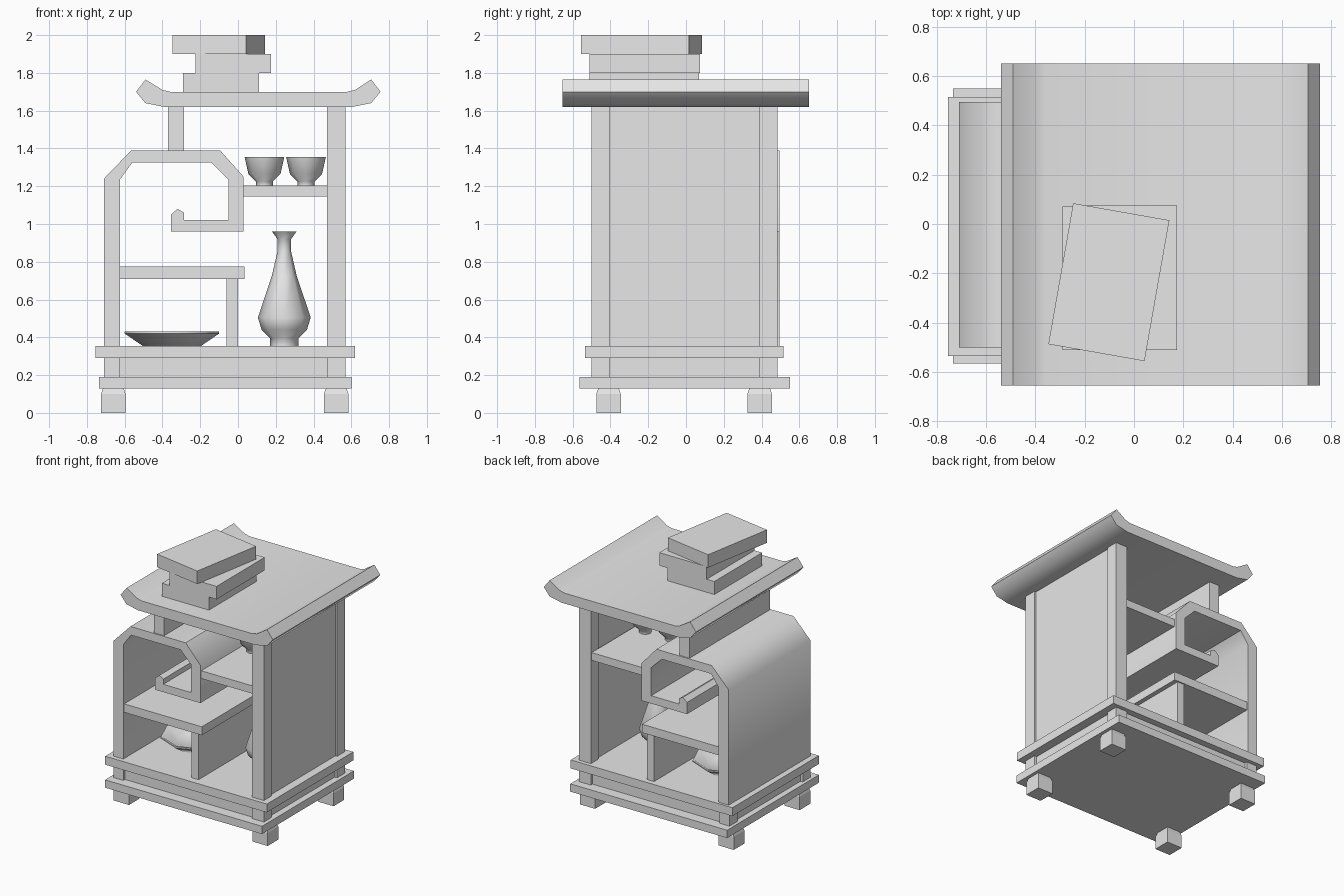
import bpy, bmesh, math
from mathutils import Matrix

cube = bpy.data.objects.get("Cube")
if cube:
    bpy.data.objects.remove(cube, do_unlink=True)

grey = bpy.data.materials.new("plain_grey")
grey.use_nodes = True
grey.diffuse_color = (0.8, 0.8, 0.8, 1)
grey.node_tree.nodes["Principled BSDF"].inputs["Base Color"].default_value = (0.8, 0.8, 0.8, 1)


def finish(name, bm, smooth=None):
    bmesh.ops.recalc_face_normals(bm, faces=bm.faces)
    mesh = bpy.data.meshes.new(name)
    bm.to_mesh(mesh)
    bm.free()
    mesh.materials.append(grey)
    obj = bpy.data.objects.new(name, mesh)
    bpy.context.collection.objects.link(obj)
    if smooth:
        bpy.ops.object.select_all(action='DESELECT')
        obj.select_set(True)
        bpy.context.view_layer.objects.active = obj
        bpy.ops.object.shade_smooth_by_angle(angle=math.radians(smooth))
    return obj


def box(name, x, y, z, taper=None):
    """Box from three (min, max) ranges; taper narrows its top."""
    bm = bmesh.new()
    bmesh.ops.create_cube(bm, size=1)
    for v in bm.verts:
        if taper and v.co.z > 0:
            v.co.x *= taper
            v.co.y *= taper
        for i, (lo, hi) in enumerate((x, y, z)):
            v.co[i] = (lo + hi) / 2 + v.co[i] * (hi - lo)
    return finish(name, bm)


def extrude(name, profile, y0, y1, smooth=None):
    """Front outline (x, z) pulled through the depth."""
    bm = bmesh.new()
    face = bm.faces.new([bm.verts.new((x, y0, z)) for x, z in profile])
    out = bmesh.ops.extrude_face_region(bm, geom=[face])
    moved = [g for g in out["geom"] if isinstance(g, bmesh.types.BMVert)]
    bmesh.ops.translate(bm, verts=moved, vec=(0, y1 - y0, 0))
    return finish(name, bm, smooth)


def lathe(name, x, y, z, profile, sides=8):
    """Turned vessel from (radius, height) points."""
    bm = bmesh.new()
    verts = [bm.verts.new((r, 0, h)) for r, h in profile]
    edges = [bm.edges.new(pair) for pair in zip(verts, verts[1:])]
    bmesh.ops.spin(bm, geom=verts + edges, cent=(0, 0, 0), axis=(0, 0, 1),
                   angle=math.tau, steps=sides, use_duplicate=False)
    bmesh.ops.remove_doubles(bm, verts=bm.verts, dist=0.0005)
    bmesh.ops.translate(bm, verts=bm.verts, vec=(x, y, z))
    return finish(name, bm, 50)


FRONT, BACK = -0.5, 0.485
front_y, back_y = (FRONT, -0.405), (0.39, BACK)

# Feet, base boards and the recessed waist between them
for side, x in (("right", (-0.725, -0.595)), ("left", (0.455, 0.585))):
    for end, y in (("front", (-0.475, -0.345)), ("back", (0.325, 0.455))):
        box(f"{end}_{side}_foot", x, y, (0, 0.1))
        box(f"{end}_{side}_foot_neck", x, y, (0.1, 0.13), 0.84)
box("lower_base_board", (-0.735, 0.6), (-0.565, 0.55), (0.13, 0.19))
box("upper_base_board", (-0.755, 0.62), (-0.535, 0.515), (0.29, 0.355))
box("base_waist", (-0.69, 0.55), (-0.48, 0.465), (0.19, 0.29))
for end, y in (("front", front_y), ("back", back_y)):
    box(f"{end}_right_waist_block", (-0.71, -0.625), y, (0.19, 0.29))
    box(f"{end}_left_waist_block", (0.47, 0.57), y, (0.19, 0.29))

# Left side: two posts with a slightly recessed panel
    box(f"{end}_post", (0.47, 0.57), y, (0.355, 1.62))
box("side_panel", (0.485, 0.555), (-0.41, 0.395), (0.355, 1.62))

# Right side wall curling over into a hooked shelf
extrude("scroll_wall", [
    (-0.71, 0.355), (-0.71, 1.24), (-0.565, 1.39), (-0.095, 1.39), (0.03, 1.25),
    (0.03, 0.96), (-0.355, 0.96), (-0.355, 1.05), (-0.32, 1.08), (-0.285, 1.06),
    (-0.285, 1.02), (-0.05, 1.02), (-0.05, 1.235), (-0.14, 1.325),
    (-0.56, 1.325), (-0.625, 1.235), (-0.625, 0.355)], FRONT, 0.495, 46)

# Shelves and dividers
box("upper_shelf", (0.03, 0.47), (FRONT + 0.01, BACK - 0.01), (1.145, 1.205))
box("lower_shelf", (-0.625, 0.035), (FRONT + 0.01, BACK), (0.71, 0.775))
box("shelf_divider", (-0.06, 0.0), (FRONT + 0.02, BACK - 0.01), (0.355, 0.71))
box("roof_divider", (-0.37, -0.285), (FRONT + 0.01, BACK), (1.39, 1.62))

# Top board with upturned ends
extrude("top_board", [
    (-0.39, 1.62), (-0.49, 1.64), (-0.54, 1.7), (-0.49, 1.765), (-0.4, 1.71),
    (-0.36, 1.7), (0.58, 1.7), (0.62, 1.71), (0.705, 1.765), (0.755, 1.7),
    (0.705, 1.64), (0.605, 1.62)], -0.655, 0.65, 50)

# Stack of books
box("bottom_book", (-0.29, 0.11), (-0.51, 0.07), (1.7, 1.8))
box("middle_book", (-0.225, 0.175), (-0.51, 0.075), (1.8, 1.9))
top = box("top_book", (-0.198, 0.198), (-0.29, 0.29), (1.9, 2.0))
top.data.transform(Matrix.Translation((-0.102, -0.236, 0)) @ Matrix.Rotation(math.radians(-10), 4, 'Z'))

# Vessels
lathe("vase", 0.245, -0.02, 0.355, [
    (0, 0), (0.075, 0), (0.075, 0.04), (0.12, 0.085), (0.14, 0.15), (0.066, 0.37),
    (0.036, 0.5), (0.036, 0.565), (0.065, 0.605), (0.05, 0.6), (0.026, 0.56), (0, 0.5)])
for side, x in (("right", 0.14), ("left", 0.36)):
    lathe(f"{side}_cup", x, -0.02, 1.205, [
        (0, 0), (0.045, 0), (0.045, 0.02), (0.085, 0.06), (0.105, 0.15),
        (0.092, 0.15), (0.074, 0.065), (0, 0.035)])
lathe("plate", -0.35, -0.01, 0.355, [
    (0, 0), (0.155, 0), (0.25, 0.065), (0.25, 0.075), (0.235, 0.075), (0.15, 0.015), (0, 0.012)])
